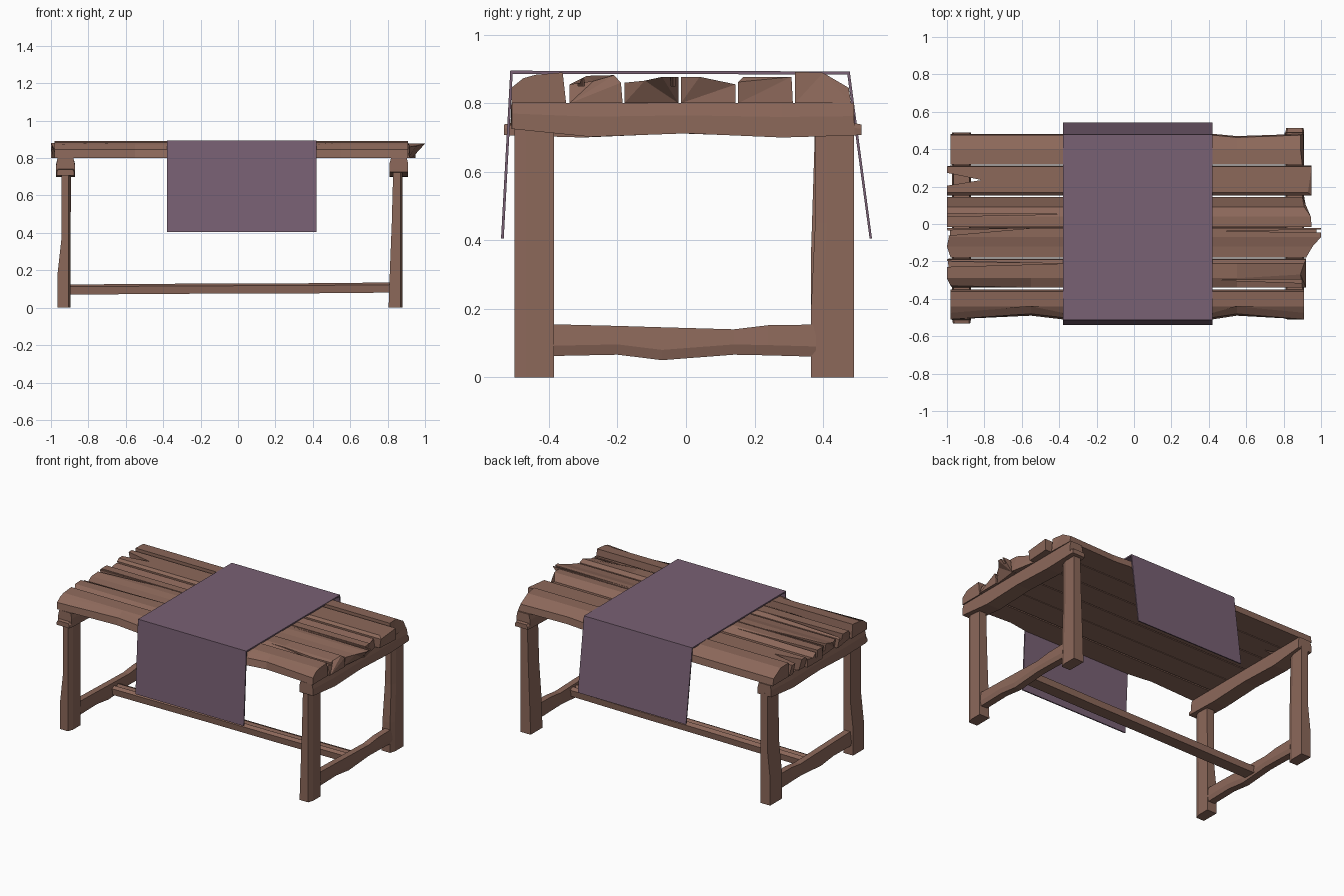
import bpy, bmesh
from mathutils import Vector

if "Cube" in bpy.data.objects:
    bpy.data.objects.remove(bpy.data.objects["Cube"])


def material(name, col):
    m = bpy.data.materials.new(name)
    m.diffuse_color = (*col, 1)
    m.use_nodes = True
    m.node_tree.nodes["Principled BSDF"].inputs["Base Color"].default_value = m.diffuse_color
    return m


WOOD = material("weathered brown wood", (0.262, 0.138, 0.102))
CLOTH = material("dusty purple cloth", (0.190, 0.118, 0.173))


def loft(name, rings, mat=WOOD):
    """Solid skinned through a list of equal-length rings of 3D points."""
    bm = bmesh.new()
    vs = [[bm.verts.new(p) for p in r] for r in rings]
    n = len(rings[0])
    for a, b in zip(vs, vs[1:]):
        for i in range(n):
            j = (i + 1) % n
            bm.faces.new((a[i], a[j], b[j], b[i]))
    bm.faces.new(vs[0])
    bm.faces.new(vs[-1])
    bmesh.ops.triangulate(bm, faces=[f for f in bm.faces if len(f.verts) > 4])
    bmesh.ops.recalc_face_normals(bm, faces=bm.faces)
    me = bpy.data.meshes.new(name)
    bm.to_mesh(me)
    bm.free()
    me.materials.append(mat)
    ob = bpy.data.objects.new(name, me)
    bpy.context.collection.objects.link(ob)
    return ob


def cut(ob, tri, z0=0.7, z1=1.0):
    """Carve a split with the given top-view outline."""
    c = loft("cutter", [[(x, y, z) for x, y in tri] for z in (z0, z1)])
    m = ob.modifiers.new("split", 'BOOLEAN')
    m.operation, m.solver, m.object = 'DIFFERENCE', 'EXACT', c
    bpy.context.view_layer.objects.active = ob
    bpy.ops.object.modifier_apply(modifier=m.name)
    bpy.data.objects.remove(c)


def plank(name, prof, left, right, tweaks=None):
    """Plank along x; left/right give the end x per profile point."""
    n = len(prof)
    left = left if isinstance(left, list) else [left] * n
    right = right if isinstance(right, list) else [right] * n
    tweaks = tweaks or {}
    xs = [left] + [[x] * n for x in (-0.55, -0.38, 0.42, 0.55)] + [right]
    rings = []
    for s, row in enumerate(xs):
        ring = []
        for i, (y, z) in enumerate(prof):
            dy, dz = tweaks.get((s, i), (0, 0))
            ring.append((row[i], y + dy, z + dz))
        rings.append(ring)
    return loft(name, rings)


# Table top planks, front to back
p1 = plank("plank_front",
           [(-.51, .80), (-.51, .845), (-.475, .873), (-.44, .883), (-.36, .890), (-.35, .80)],
           -.98, .91,
           {(1, 0): (.02, 0), (1, 1): (.03, 0), (1, 2): (.035, 0), (2, 1): (.01, 0),
            (4, 0): (.02, 0), (4, 1): (.03, 0), (4, 2): (.035, 0), (3, 1): (.01, 0)})
p2 = plank("plank_second",
           [(-.34, .80), (-.34, .855), (-.29, .88), (-.21, .882), (-.19, .86), (-.185, .80)],
           [-.97, -.98, -1, -1, -1, -.99], [.92, .90, .89, .91, .92, .92],
           {(5, 2): (.02, -.015), (0, 1): (.01, -.01)})
p3 = plank("plank_third",
           [(-.18, .80), (-.18, .86), (-.12, .866), (-.07, .877), (-.022, .877), (-.022, .80)],
           [-.97, -.98, -1, -.99, -1, -.98], [.91, .92, .955, 1.0, 1.0, .93])
p4 = plank("plank_fourth",
           [(-.015, .80), (-.015, .877), (.04, .877), (.09, .843), (.145, .855), (.145, .80)],
           -1, [.94, .95, .945, .91, .90, .91])
p5 = plank("plank_fifth",
           [(.152, .80), (.152, .862), (.168, .877), (.308, .877), (.312, .80)],
           [-.98, -1, -1, -1, -.98], [.94, .95, .93, .95, .95])
p6 = plank("plank_back",
           [(.318, .80), (.318, .892), (.40, .889), (.475, .845), (.482, .80)],
           -.98, [.91, .90, .89, .89, .905],
           {(4, 3): (-.012, 0), (4, 4): (-.012, 0)})

# Splits in the worn planks
cut(p5, [(-1.03, .20), (-.815, .235), (-1.03, .28)])
cut(p3, [(-1.03, -.065), (-.55, -.022), (-1.03, -.035)], .83)
cut(p2, [(-1.03, -.23), (-.39, -.212), (-1.03, -.198)], .845)
cut(p4, [(-1.03, .04), (-.39, .052), (-1.03, .056)], .83)
cut(p3, [(1.03, -.045), (.43, -.038), (1.03, -.03)], .85)
cut(p2, [(1.03, -.32), (.45, -.30), (1.03, -.295)], .85)


# End beams under the planks: (y, bottom, top, inset)
def beam(name, xc, flip):
    rows = [(-.49, .728, .74, .012), (-.489, .725, .80, 0), (-.28, .702, .80, 0),
            (0, .712, .80, 0), (.28, .700, .80, 0), (.49, .706, .80, 0),
            (.492, .706, .742, 0), (.512, .708, .738, .004)]
    rings = []
    for y, b, t, d in rows:
        w = .05 - d
        y = y * 1.04 if y < -.4 else y
        sec = [(-w, b), (w, b), (w, b + (t - b) * .6), (w - .008, t), (-w + .008, t), (-w, b + (t - b) * .6)]
        rings.append([(xc + flip * dx, flip * y - (.02 if flip < 0 else 0), z) for dx, z in sec])
    return loft(name, rings)


beam("beam_right", .86, 1)
beam("beam_left", -.922, -1)


# Legs with a flared, chipped foot: (z, x0, x1, y0, y1)
def leg(name, rows):
    rings = []
    for z, x0, x1, y0, y1 in rows:
        ym = (y0 + y1) / 2
        rings.append([(x0, y0, z), (x1 - .012, y0, z), (x1, y0 + .035, z),
                      (x1, y1, z), (x0, y1, z), (x0, ym, z)])
    loft(name, rings)


for part, y0, y1 in (("front", -.50, -.385), ("back", .365, .49)):
    d = .012 if part == "back" else 0
    leg(part + "_leg_right", [(0, .805, .88, y0, y1), (.2, .812, .88, y0, y1),
                              (.45, .822, .88, y0 + d, y1), (.74, .830, .88, y0 + d, y1)])
    leg(part + "_leg_left", [(0, -.965, -.895, y0, y1), (.18, -.965, -.895, y0, y1),
                             (.36, -.945, -.895, y0, y1), (.74, -.945, -.893, y0 + d, y1)])

# Side stretchers between the legs: (y, bottom, top)
for part, xc in (("right", .848), ("left", -.925)):
    rows = [(-.40, .062, .155), (-.2, .066, .150), (-.07, .050, .146),
            (.14, .066, .140), (.24, .064, .152), (.38, .060, .154)]
    loft("side_stretcher_" + part,
         [[(xc - .026, y, b), (xc + .02, y, b), (xc + .028, y, b + .03),
           (xc + .022, y, t), (xc - .02, y, t), (xc - .028, y, b + .03)] for y, b, t in rows])

# Long stretcher with a worn groove along the top
sec = [(-.04, 0), (.04, 0), (.045, .042), (.015, .054), (.008, .038), (-.008, .038), (-.02, .054), (-.045, .042)]
loft("long_stretcher", [[(x, y, z + b) for y, z in sec]
                        for x, b in ((-.91, .070), (-.2, .075), (.3, .076), (.84, .081))])

# Draped cloth runner: a thin folded strip
outer = [(-.540, .405), (-.513, .895), (.478, .893), (.543, .405)]
inner = [(.536, .405), (.471, .884), (-.506, .886), (-.532, .405)]
bm = bmesh.new()
cols = [[bm.verts.new((x, y, z)) for y, z in outer + inner] for x in (-.38, .42)]
a, b = cols
for i in range(8):
    j = (i + 1) % 8
    bm.faces.new((a[i], a[j], b[j], b[i]))
for c in cols:
    for i in range(3):
        bm.faces.new((c[i], c[i + 1], c[6 - i], c[7 - i]))
bmesh.ops.recalc_face_normals(bm, faces=bm.faces)
me = bpy.data.meshes.new("cloth_runner")
bm.to_mesh(me)
bm.free()
me.materials.append(CLOTH)
bpy.context.collection.objects.link(bpy.data.objects.new("cloth_runner", me))
